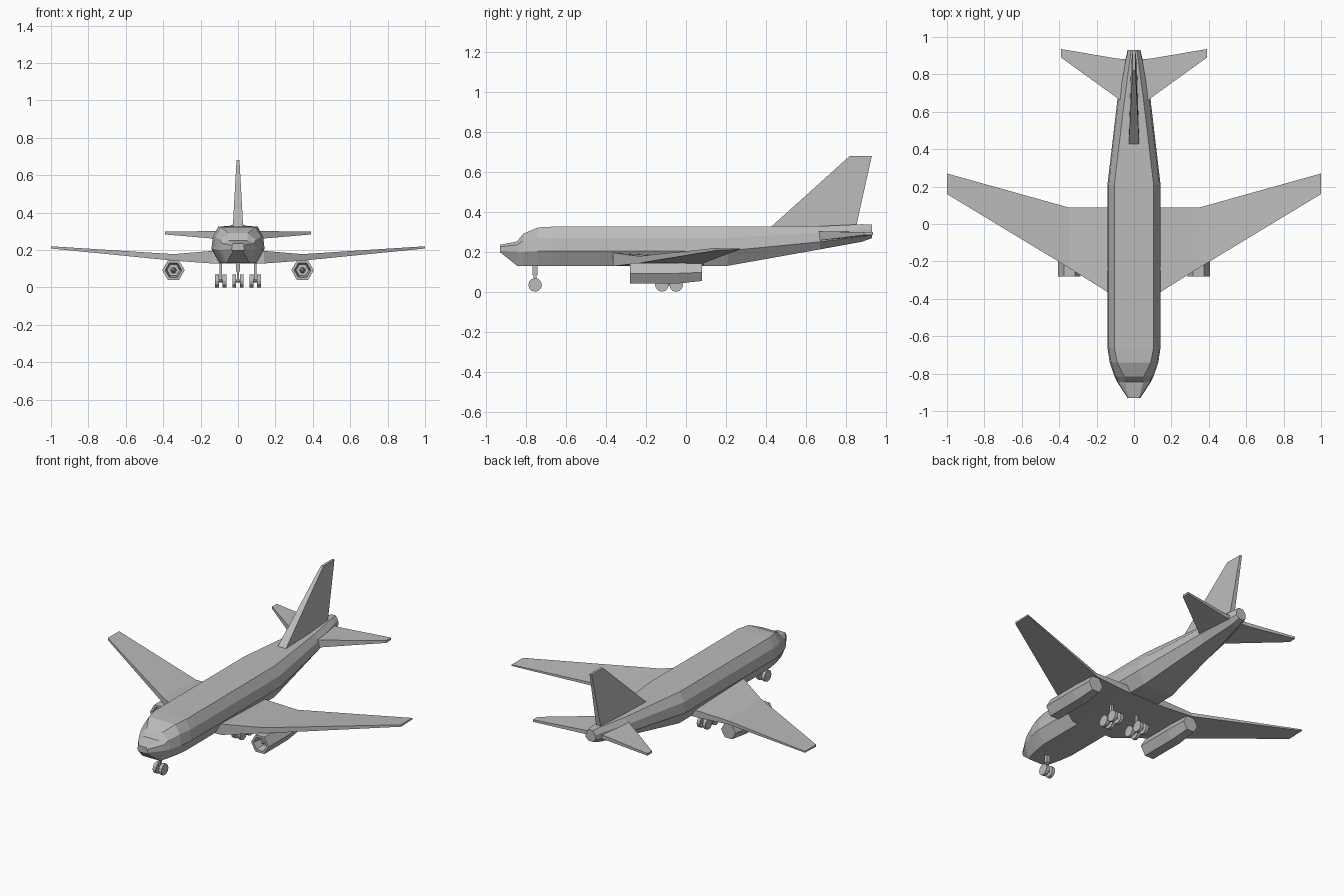
import bpy, bmesh, math
from mathutils import Matrix, Vector

cube = bpy.data.objects.get("Cube")
if cube:
    bpy.data.objects.remove(cube, do_unlink=True)

# One plain grey for the whole aircraft
grey = bpy.data.materials.new("plain_grey")
grey.use_nodes = True
grey.diffuse_color = (0.5, 0.5, 0.5, 1)
grey.node_tree.nodes["Principled BSDF"].inputs["Base Color"].default_value = (0.5, 0.5, 0.5, 1)


def finish(name, bm):
    bmesh.ops.recalc_face_normals(bm, faces=bm.faces)
    mesh = bpy.data.meshes.new(name)
    bm.to_mesh(mesh)
    bm.free()
    mesh.materials.append(grey)
    obj = bpy.data.objects.new(name, mesh)
    bpy.context.collection.objects.link(obj)
    return obj


def loft(name, rings):
    """Skin a series of equal rings and cap both ends."""
    bm = bmesh.new()
    loops = [[bm.verts.new(p) for p in ring] for ring in rings]
    for a, b in zip(loops, loops[1:]):
        for i in range(len(a)):
            j = (i + 1) % len(a)
            bm.faces.new((a[i], a[j], b[j], b[i]))
    bm.faces.new(loops[0])
    bm.faces.new(loops[-1])
    return finish(name, bm)


def box(name, centre, size):
    bm = bmesh.new()
    bmesh.ops.create_cube(bm, size=1, matrix=Matrix.Translation(centre) @ Matrix.Diagonal((*size, 1)))
    return finish(name, bm)


def rod(name, centre, radius, length, sides=12):
    """Cylinder lying along x."""
    bm = bmesh.new()
    bmesh.ops.create_cone(bm, cap_ends=True, segments=sides, radius1=radius, radius2=radius, depth=length,
                          matrix=Matrix.Translation(centre) @ Matrix.Rotation(math.pi / 2, 4, 'Y'))
    return finish(name, bm)


# Fuselage: half sections from belly to roof at each station
full = [(.10, .13), (.142, .205), (.135, .27), (.105, .326)]
stations = [
    (-.93, [(.026, .197), (.034, .205), (.032, .225), (.026, .235)]),
    (-.845, [(.06, .13), (.09, .2), (.085, .235), (.05, .252)]),
    (-.815, [(.07, .13), (.105, .2), (.097, .255), (.052, .29)]),
    (-.74, [(.088, .13), (.13, .203), (.122, .27), (.09, .322)]),
    (-.66, full),
    (.21, full),
    (.67, [(.05, .212), (.088, .25), (.08, .295), (.05, .328)]),
    (.88, [(.022, .25), (.046, .276), (.042, .312), (.022, .338)]),
    (.93, [(.015, .268), (.034, .285), (.032, .312), (.015, .336)]),
]
loft("fuselage", [[(x, y, z) for x, z in half] + [(-x, y, z) for x, z in reversed(half)]
                  for y, half in stations])


# Wings and tailplanes: x, front y, back y, bottom z, top z, back bottom z, back top z
def surface(name, sections, side):
    loft(name, [[(side * x, f, lo), (side * x, f, hi), (side * x, b, bhi), (side * x, b, blo)]
                for x, f, b, lo, hi, blo, bhi in sections])


wing = [
    (0, -.365, .087, .128, .195, .128, .17),
    (.14, -.365, .087, .128, .195, .128, .17),
    (.345, -.236, .087, .143, .178, .143, .165),
    (1, .16, .27, .208, .22, .212, .22),
]
tailplane = [
    (.02, .625, .88, .25, .305, .275, .3),
    (.085, .67, .884, .257, .302, .275, .298),
    (.39, .89, .935, .283, .298, .285, .298),
]

# Tail fin
loft("tail_fin", [
    [(-.028, .42, .32), (.028, .42, .32), (.016, .85, .32), (-.016, .85, .32)],
    [(-.008, .82, .68), (.008, .82, .68), (.007, .93, .68), (-.007, .93, .68)],
])


# Engines: six-sided shell with a recessed intake and a spinner
def hexagon(x, y, z, r):
    return [(x + r * math.cos(i * math.pi / 3), y, z + r * math.sin(i * math.pi / 3)) for i in range(6)]


def engine(name, x):
    loft(name, [hexagon(x, -.22, .092, .034), hexagon(x, -.28, .092, .044),
                hexagon(x, -.28, .092, .06), hexagon(x, -.05, .092, .06),
                hexagon(x, .08, .097, .05)])
    loft(name + "_spinner", [hexagon(x, -.215, .092, .018), hexagon(x, -.26, .092, .005)])


def wheel_pair(name, x, y):
    for side in (-1, 1):
        rod(f"{name}_wheel_{'left' if side > 0 else 'right'}", (x + side * .02, y, .034), .034, .02)
    rod(name + "_axle", (x, y, .034), .009, .04, 8)


# Mirrored parts
for side, label in ((1, "left"), (-1, "right")):
    surface(label + "_wing", wing, side)
    surface(label + "_tailplane", tailplane, side)
    engine(label + "_engine", side * .345)
    x = side * .092
    for y, place in ((-.121, "front"), (-.049, "rear")):
        wheel_pair(f"{label}_main_{place}", x, y)
    box(label + "_main_beam", (x, -.085, .036), (.012, .075, .014))
    box(label + "_main_strut", (x, -.085, .085), (.014, .016, .1))

# Nose gear
wheel_pair("nose", 0, -.755)
box("nose_strut", (0, -.755, .065), (.012, .014, .07))
box("nose_strut_sleeve", (0, -.755, .11), (.022, .024, .05))
